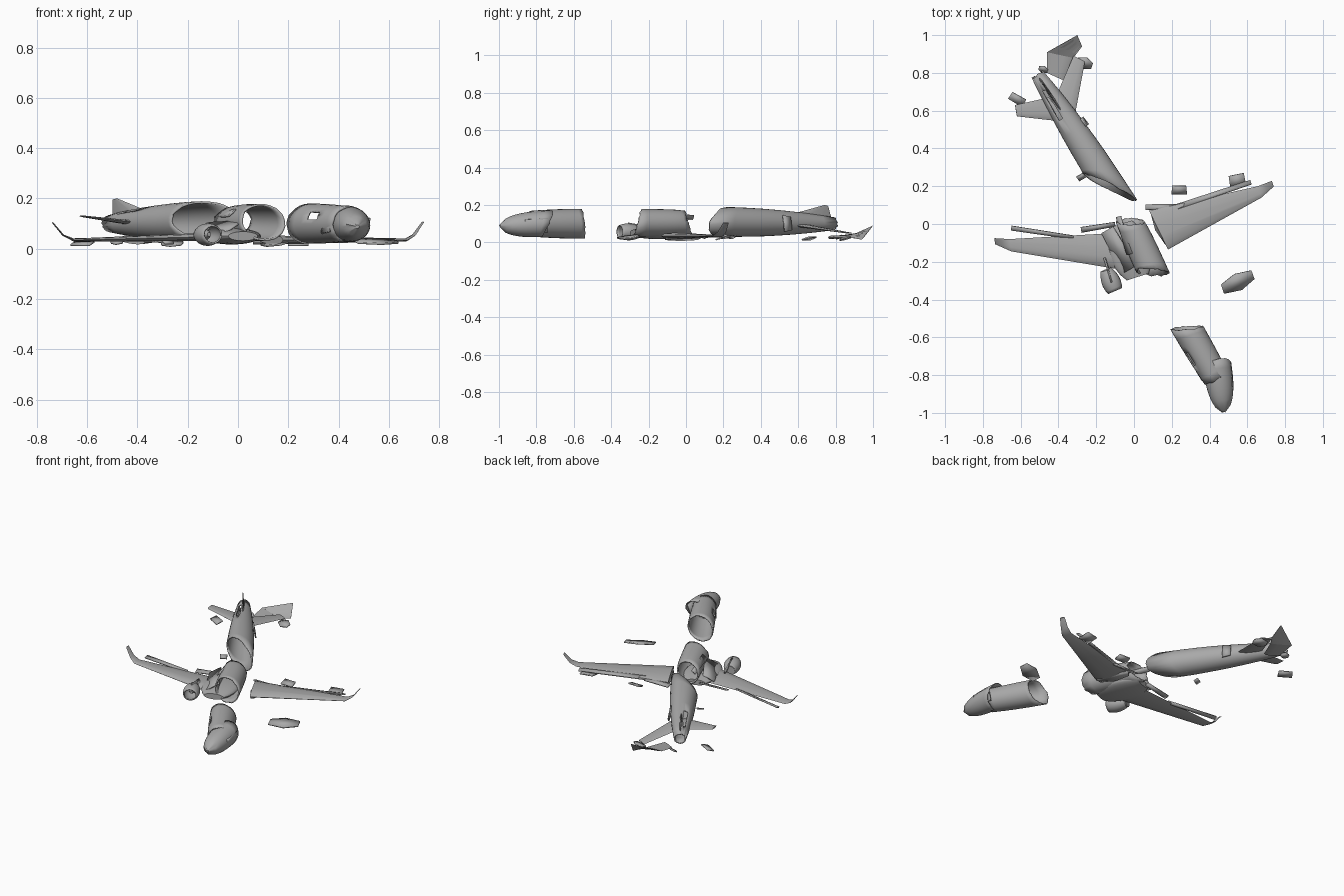
import bpy, bmesh, random
from math import sin, cos, pi, tau, radians, sqrt
from mathutils import Vector

random.seed(4)
if "Cube" in bpy.data.objects:
    bpy.data.objects.remove(bpy.data.objects["Cube"])

UP = Vector((0, 0, 1))
grey = bpy.data.materials.new("plain grey")
grey.use_nodes = True
grey.diffuse_color = (0.4, 0.4, 0.4, 1)
grey.node_tree.nodes["Principled BSDF"].inputs["Base Color"].default_value = grey.diffuse_color


def finish(name, bm, wall=0):
    bmesh.ops.recalc_face_normals(bm, faces=bm.faces)
    mesh = bpy.data.meshes.new(name)
    bm.to_mesh(mesh)
    bm.free()
    mesh.materials.append(grey)
    part = bpy.data.objects.new(name, mesh)
    bpy.context.collection.objects.link(part)
    if wall:
        solid = part.modifiers.new("wall", "SOLIDIFY")
        solid.thickness, solid.offset = wall, -1
    for other in bpy.context.selected_objects:
        other.select_set(False)
    part.select_set(True)
    bpy.context.view_layer.objects.active = part
    bpy.ops.object.shade_smooth_by_angle(angle=radians(35))


def bridge(bm, rings):
    faces = []
    for ring, following in zip(rings, rings[1:]):
        for i in range(len(ring)):
            j = (i + 1) % len(ring)
            faces.append(bm.faces.new((ring[i], ring[j], following[j], following[i])))
    return faces


def tube(name, start, end, radius, flatness=1, slant=(0, 0), lean=(0, 0),
         jagged=0, wall=0, closed=(False, False), torn=(), sides=28, rows=8):
    """Hull with a radius rule along its length; slant and lean shear the end rims
    sideways and upward, and torn lists (row, column) spots of missing skin."""
    start, end = Vector(start), Vector(end)
    axis = (end - start).normalized()
    side = axis.cross(UP).normalized()
    bm, rings = bmesh.new(), []
    for row in range(rows + 1):
        t, ring = row / rows, []
        for i in range(sides):
            a = tau * i / sides
            point = start.lerp(end, t) + radius(t) * (side * cos(a) + UP * flatness * sin(a))
            # the shear fades out within the first and last quarter
            for k, near in enumerate((1 - 4 * t, 4 * t - 3)):
                rough = random.uniform(-jagged, jagged)
                point += axis * max(near, 0) * (slant[k] * cos(a) + lean[k] * sin(a) + rough)
            ring.append(bm.verts.new(point))
        rings.append(ring)
    skin = bridge(bm, rings)
    for shut, ring in zip(closed, (rings[0], rings[-1])):
        if shut:
            bm.faces.new(ring)
    missing = [skin[(row + r) * sides + column + c] for row, column in torn for r in (0, 1) for c in (0, 1)]
    bmesh.ops.delete(bm, geom=missing, context="FACES")
    finish(name, bm, wall)


def wing(name, root_front, root_back, tip_front, tip_back, thickness, winglet=False):
    """Tapered lens-shaped blade, optionally ending in a raised winglet."""
    sections = [[Vector(p) for p in pair] for pair in ((root_front, root_back), (tip_front, tip_back))]
    middle = [(front + back) / 2 for front, back in sections]
    span = (middle[1] - middle[0]).normalized()
    depth = [thickness, thickness / 3]
    if winglet:
        front, back = sections[1]
        for f, lift in ((0.5, 0.02), (1, 0.07)):
            shift = span * 0.08 * f + UP * lift
            sections.append([front.lerp(back, f / 2) + shift, back + shift])
            depth.append(thickness / 6)
    bm, rings = bmesh.new(), []
    for (front, back), deep in zip(sections, depth):
        normal = (back - front).cross(span).normalized()
        ring = []
        for i in range(10):
            a = tau * i / 10
            f = (1 - cos(a)) / 2
            ring.append(bm.verts.new(front.lerp(back, f) + normal * deep * sin(a) * (1 - f / 2) / 2))
        rings.append(ring)
    bridge(bm, rings)
    bm.faces.new(rings[0])
    bm.faces.new(rings[-1])
    finish(name, bm)


def strip(name, start, end, width, tilt=20):
    """Thin tapered panel along a line, tilted about it in degrees."""
    start, end = Vector(start), Vector(end)
    flat = UP.cross(end - start).normalized()
    across = (flat * cos(radians(tilt)) + UP * sin(radians(tilt))) * width / 2
    bm = bmesh.new()
    corners = (start - across, start + across, end + across * 0.8, end - across * 0.8)
    bm.faces.new([bm.verts.new(p) for p in corners])
    finish(name, bm, 0.008)


def fragment(name, x, y, length, width, heading, sides=6):
    """Irregular torn piece lying on the ground."""
    along = Vector((cos(radians(heading)), sin(radians(heading)), 0))
    across = UP.cross(along)
    bm = bmesh.new()
    corners = []
    for i in range(sides):
        a = tau * (i + 0.5) / sides
        reach = random.uniform(0.55, 0.65)
        offset = along * length * cos(a) * reach + across * width * sin(a) * reach
        corners.append(bm.verts.new(Vector((x, y, 0.025 + 0.01 * sin(a))) + offset))
    bm.faces.new(corners)
    finish(name, bm, 0.008)


# Nose section, broken behind and bent at the cockpit
tube("nose_hull", (0.28, -0.55, 0.1), (0.435, -0.815, 0.1), lambda t: 0.08 - 0.01 * t * t,
     slant=(-0.035, 0), lean=(0.01, 0.01), jagged=0.004, wall=0.008, torn=[(3, 1)])
tube("nose_cone", (0.44, -0.75, 0.1), (0.475, -0.995, 0.088), lambda t: 0.076 * sqrt(1.01 - t ** 2.5),
     flatness=0.92, slant=(0.01, 0), lean=(-0.03, 0), jagged=0.004, closed=(False, True), wall=0.006)
strip("nose_door", (0.335, -0.78, 0.1), (0.365, -0.83, 0.1), 0.08, tilt=80)
strip("nose_torn_skin", (0.5, -0.74, 0.09), (0.52, -0.86, 0.09), 0.08, tilt=75)

# Centre section with wing box
tube("centre_hull", (0.1, -0.255, 0.105), (-0.02, 0.01, 0.105), lambda t: 0.08 - 0.01 * t ** 3,
     flatness=0.92, slant=(-0.04, -0.03), lean=(0.02, -0.02), jagged=0.006, wall=0.008)
tube("wing_box", (0.02, -0.28, 0.05), (-0.07, 0, 0.05), lambda t: 0.11 * sqrt(sin(pi * (0.1 + 0.8 * t))),
     flatness=0.3, closed=(True, True))
strip("torn_side_panel", (-0.02, -0.24, 0.08), (-0.14, -0.03, 0.08), 0.1, tilt=-30)
strip("bent_side_strip", (-0.02, -0.16, 0.14), (-0.08, 0.04, 0.13), 0.04, tilt=-40)

# Wings and their loose flaps
wing("right_wing", root_front=(-0.02, -0.25, 0.05), root_back=(-0.14, -0.05, 0.045),
     tip_front=(-0.65, -0.145, 0.035), tip_back=(-0.66, -0.08, 0.035), thickness=0.045, winglet=True)
wing("left_wing", root_front=(0.18, -0.135, 0.035), root_back=(0.08, 0.07, 0.035),
     tip_front=(0.675, 0.14, 0.035), tip_back=(0.655, 0.2, 0.035), thickness=0.045, winglet=True)
strip("right_flap", (-0.65, -0.02, 0.03), (-0.32, -0.07, 0.04), 0.025)
strip("right_inner_flap", (-0.28, -0.03, 0.04), (-0.1, 0, 0.05), 0.03)
strip("left_flap", (0.23, 0.09, 0.03), (0.62, 0.22, 0.03), 0.03, tilt=-20)
strip("left_inner_flap", (0.06, 0.09, 0.03), (0.23, 0.095, 0.03), 0.03, tilt=-20)

# Engine and its pylon
tube("engine", (-0.15, -0.24, 0.055), (-0.1, -0.355, 0.057), lambda t: 0.05 * sin(pi * (0.2 + t / 2)),
     flatness=0.9, wall=0.006, sides=20)
tube("engine_core", (-0.15, -0.24, 0.055), (-0.115, -0.32, 0.057), lambda t: 0.03 * cos(1.3 * t),
     closed=(True, True), sides=14)
strip("engine_pylon", (-0.12, -0.31, 0.09), (-0.16, -0.18, 0.07), 0.03, tilt=80)

# Rear section with long diagonal break
tube("tail_hull", (-0.125, 0.195, 0.11), (-0.51, 0.79, 0.1), lambda t: 0.083 * (1 - 0.57 * t * t),
     flatness=0.96, slant=(-0.13, 0), lean=(0.03, 0), jagged=0.006, wall=0.008, torn=[(5, 8)])
strip("tail_door", (-0.25, 0.52, 0.1), (-0.28, 0.56, 0.1), 0.09, tilt=80)
wing("fin_stub", root_front=(-0.36, 0.56, 0.15), root_back=(-0.5, 0.78, 0.12),
     tip_front=(-0.48, 0.74, 0.2), tip_back=(-0.5, 0.76, 0.195), thickness=0.02)
wing("right_tailplane", root_front=(-0.36, 0.54, 0.1), root_back=(-0.45, 0.67, 0.1),
     tip_front=(-0.62, 0.57, 0.13), tip_back=(-0.63, 0.63, 0.13), thickness=0.025)
wing("left_tailplane", root_front=(-0.31, 0.59, 0.09), root_back=(-0.42, 0.66, 0.09),
     tip_front=(-0.26, 0.86, 0.05), tip_back=(-0.32, 0.89, 0.05), thickness=0.025)

# Detached fin on the ground, creased across the middle
crease = dict(front=(-0.32, 0.88, 0.025), back=(-0.46, 0.91, 0.05))
wing("broken_fin_base", root_front=(-0.37, 0.76, 0.025), root_back=(-0.46, 0.8, 0.03),
     tip_front=crease["front"], tip_back=crease["back"], thickness=0.024)
wing("broken_fin_tip", root_front=crease["front"], root_back=crease["back"],
     tip_front=(-0.275, 0.94, 0.015), tip_back=(-0.3, 1, 0.09), thickness=0.01)

# Scattered fragments
fragment("skin_panel", 0.55, -0.305, length=0.17, width=0.08, heading=25)
fragment("flap_fragment", 0.24, 0.18, length=0.09, width=0.05, heading=0, sides=4)
fragment("aileron_fragment", 0.545, 0.23, length=0.1, width=0.08, heading=10, sides=4)
fragment("elevator_fragment", -0.62, 0.66, length=0.1, width=0.05, heading=-30, sides=4)
fragment("rudder_fragment", -0.26, 0.85, length=0.08, width=0.05, heading=-20)
fragment("small_fragment", -0.48, 0.82, length=0.05, width=0.03, heading=-20)
fragment("hull_splinter", -0.28, 0.25, length=0.05, width=0.03, heading=30, sides=4)
fragment("ground_sheet", 0.14, -0.02, length=0.19, width=0.05, heading=-65)
